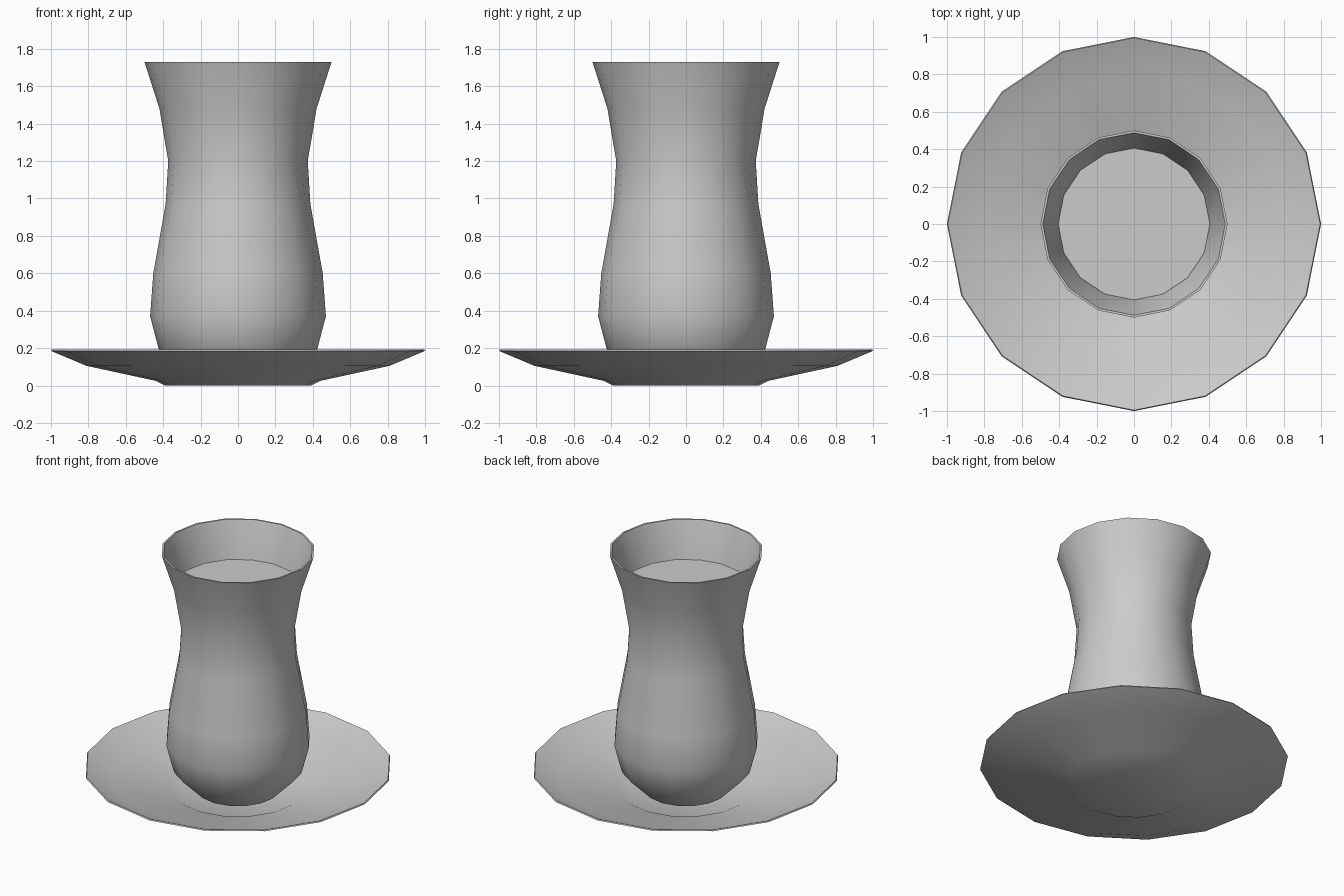
import bpy, bmesh, math

cube = bpy.data.objects.get("Cube")
if cube:
    bpy.data.objects.remove(cube, do_unlink=True)

SIDES = 16


def flat_material(name, value):
    mat = bpy.data.materials.new(name)
    mat.use_nodes = True
    colour = (value, value, value, 1)
    mat.diffuse_color = colour
    mat.node_tree.nodes["Principled BSDF"].inputs["Base Color"].default_value = colour
    return mat


def lathe(name, profile, mat, angle):
    """Spin a closed (radius, height) profile about z; radius 0 is a pole."""
    bm = bmesh.new()
    rings = []
    for r, z in profile:
        if r == 0:
            rings.append([bm.verts.new((0, 0, z))] * SIDES)
        else:
            turns = [math.tau * i / SIDES for i in range(SIDES)]
            rings.append([bm.verts.new((r * math.cos(a), r * math.sin(a), z)) for a in turns])
    for low, high in zip(rings, rings[1:]):
        for i in range(SIDES):
            j = (i + 1) % SIDES
            corners = dict.fromkeys((low[i], low[j], high[j], high[i]))
            bm.faces.new(list(corners))
    bmesh.ops.recalc_face_normals(bm, faces=bm.faces)
    mesh = bpy.data.meshes.new(name)
    bm.to_mesh(mesh)
    bm.free()
    mesh.materials.append(mat)
    obj = bpy.data.objects.new(name, mesh)
    bpy.context.collection.objects.link(obj)
    bpy.ops.object.select_all(action="DESELECT")
    obj.select_set(True)
    bpy.context.view_layer.objects.active = obj
    bpy.ops.object.shade_smooth_by_angle(angle=math.radians(angle))
    return obj


grey = flat_material("plain grey", 0.6)

# Saucer: thin dish with a flat, slightly sunken well
under = [(0.39, 0), (0.44, 0.025), (0.81, 0.105), (1, 0.185)]
upper = [(r - 0.005, z + 0.008) for r, z in reversed(under)]
lathe("saucer", [(0, 0)] + under + upper + [(0, 0.008)], grey, 30)

# Glass: waisted shell with a flared lip
outer = [(0.27, 0.03), (0.42, 0.18), (0.47, 0.37), (0.453, 0.6),
         (0.387, 0.97), (0.373, 1.2), (0.42, 1.48), (0.5, 1.73)]
inner = [(r - 0.012, z) for r, z in reversed(outer[1:])] + [(0.26, 0.05)]
lathe("glass", [(0, 0.03)] + outer + inner + [(0, 0.05)], grey, 40)

# Drink: body filling the glass up to the base of the lip
drink = [(r - 0.014, z) for r, z in outer[1:-1]]
lathe("drink", [(0, 0.06), (0.25, 0.06)] + drink + [(0, 1.48)], grey, 30)
